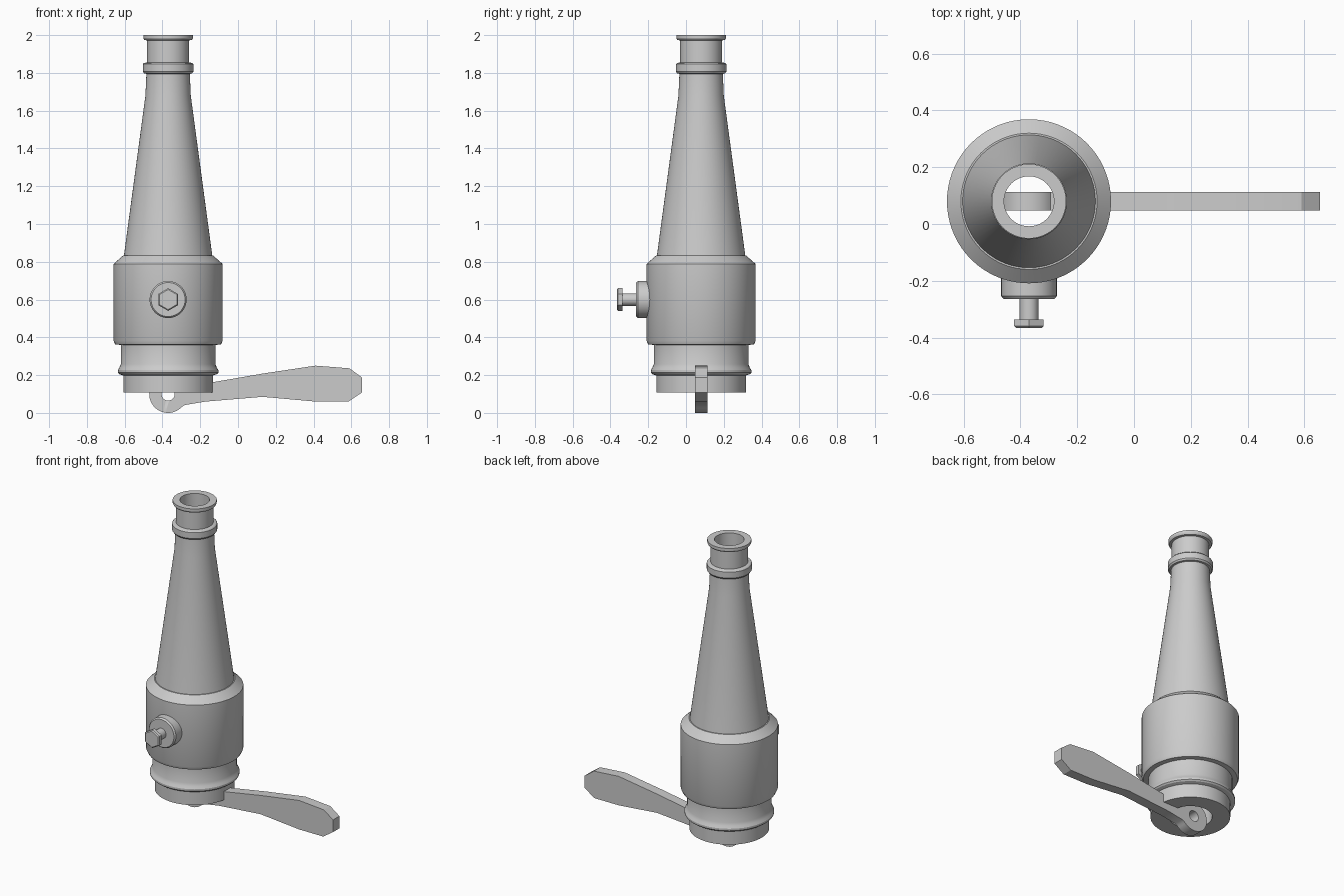
import bpy, bmesh
from math import cos, sin, pi, radians
from mathutils import Matrix

if "Cube" in bpy.data.objects:
    bpy.data.objects.remove(bpy.data.objects["Cube"])

AX, AY = -0.37, 0.08      # nozzle axis
BOLT_Z = 0.6


def finish(name, bm, matrix=None, angle=25):
    if matrix:
        bm.transform(matrix)
    bmesh.ops.recalc_face_normals(bm, faces=bm.faces)
    me = bpy.data.meshes.new(name)
    bm.to_mesh(me)
    bm.free()
    ob = bpy.data.objects.new(name, me)
    bpy.context.collection.objects.link(ob)
    bpy.ops.object.select_all(action='DESELECT')
    ob.select_set(True)
    bpy.context.view_layer.objects.active = ob
    bpy.ops.object.shade_smooth_by_angle(angle=radians(angle))
    return ob


def lathe(name, profile, matrix, sides=72, closed=False, phase=0.0, angle=25):
    """Spin (radius, height) points; open profiles get end caps."""
    bm = bmesh.new()
    rings = [[bm.verts.new((r * cos(2 * pi * i / sides + phase),
                            r * sin(2 * pi * i / sides + phase), z))
              for i in range(sides)] for r, z in profile]
    pairs = list(zip(rings, rings[1:]))
    if closed:
        pairs.append((rings[-1], rings[0]))
    else:
        bm.faces.new(rings[0])
        bm.faces.new(rings[-1])
    for a, b in pairs:
        for i in range(sides):
            j = (i + 1) % sides
            bm.faces.new((a[i], a[j], b[j], b[i]))
    return finish(name, bm, matrix, angle)


# Hollow nozzle: base, bead, collar, taper, neck ring, lip, then bore
axis = Matrix.Translation((AX, AY, 0))
lathe("nozzle_body", [
    (0.237, 0.108), (0.237, 0.198), (0.258, 0.205), (0.266, 0.213),
    (0.266, 0.226), (0.258, 0.24), (0.25, 0.258), (0.25, 0.36),
    (0.28, 0.362), (0.289, 0.382), (0.289, 0.788), (0.24, 0.832),
    (0.234, 0.832), (0.12, 1.68), (0.115, 1.795), (0.127, 1.797),
    (0.134, 1.807), (0.134, 1.846), (0.128, 1.852), (0.111, 1.856),
    (0.111, 1.972), (0.126, 1.974), (0.131, 1.984), (0.131, 2.0),
    (0.088, 2.0), (0.088, 1.75), (0.13, 0.8), (0.13, 0.108)],
    axis, closed=True)

# Side boss, bolt shank and hex head, all along -y
out = Matrix.Translation((AX, 0, BOLT_Z)) @ Matrix.Rotation(pi / 2, 4, 'X')
lathe("side_boss", [(0.098, 0.17), (0.098, 0.254), (0.09, 0.264)], out, 48)
lathe("bolt_shank", [(0.033, 0.25), (0.033, 0.34)], out, 32)
lathe("bolt_head", [(0.06, 0.336), (0.06, 0.36), (0.053, 0.366)],
      out, 6, phase=pi / 2, angle=10)

# Flat lever: eye arc plus paddle outline, extruded along y
EYE_Z, EYE_R = 0.1, 0.1
a0, a1 = radians(40), radians(318)
outline = [(AX + EYE_R * cos(a0 + (a1 - a0) * i / 40),
            EYE_Z + EYE_R * sin(a0 + (a1 - a0) * i / 40)) for i in range(41)]
outline += [(-0.28, 0.042), (-0.17, 0.06), (0.13, 0.085), (0.41, 0.06),
            (0.585, 0.06), (0.656, 0.108), (0.656, 0.188), (0.59, 0.236),
            (0.41, 0.25), (0.13, 0.208), (-0.13, 0.163)]


def prism(name, pts, y0, y1):
    bm = bmesh.new()
    face = bm.faces.new([bm.verts.new((x, y0, z)) for x, z in pts])
    ext = bmesh.ops.extrude_face_region(bm, geom=[face])
    bmesh.ops.translate(bm, vec=(0, y1 - y0, 0),
                        verts=[g for g in ext["geom"]
                               if isinstance(g, bmesh.types.BMVert)])
    return finish(name, bm)


lever = prism("shutoff_lever", outline, AY - 0.033, AY + 0.033)
cutter = prism("lever_hole_cutter",
               [(AX + 0.035 * cos(2 * pi * i / 32),
                 EYE_Z + 0.035 * sin(2 * pi * i / 32)) for i in range(32)],
               AY - 0.1, AY + 0.1)
cutter.hide_render = True
cutter.hide_set(True)
hole = lever.modifiers.new("eye_hole", 'BOOLEAN')
hole.operation = 'DIFFERENCE'
hole.solver = 'EXACT'
hole.object = cutter
